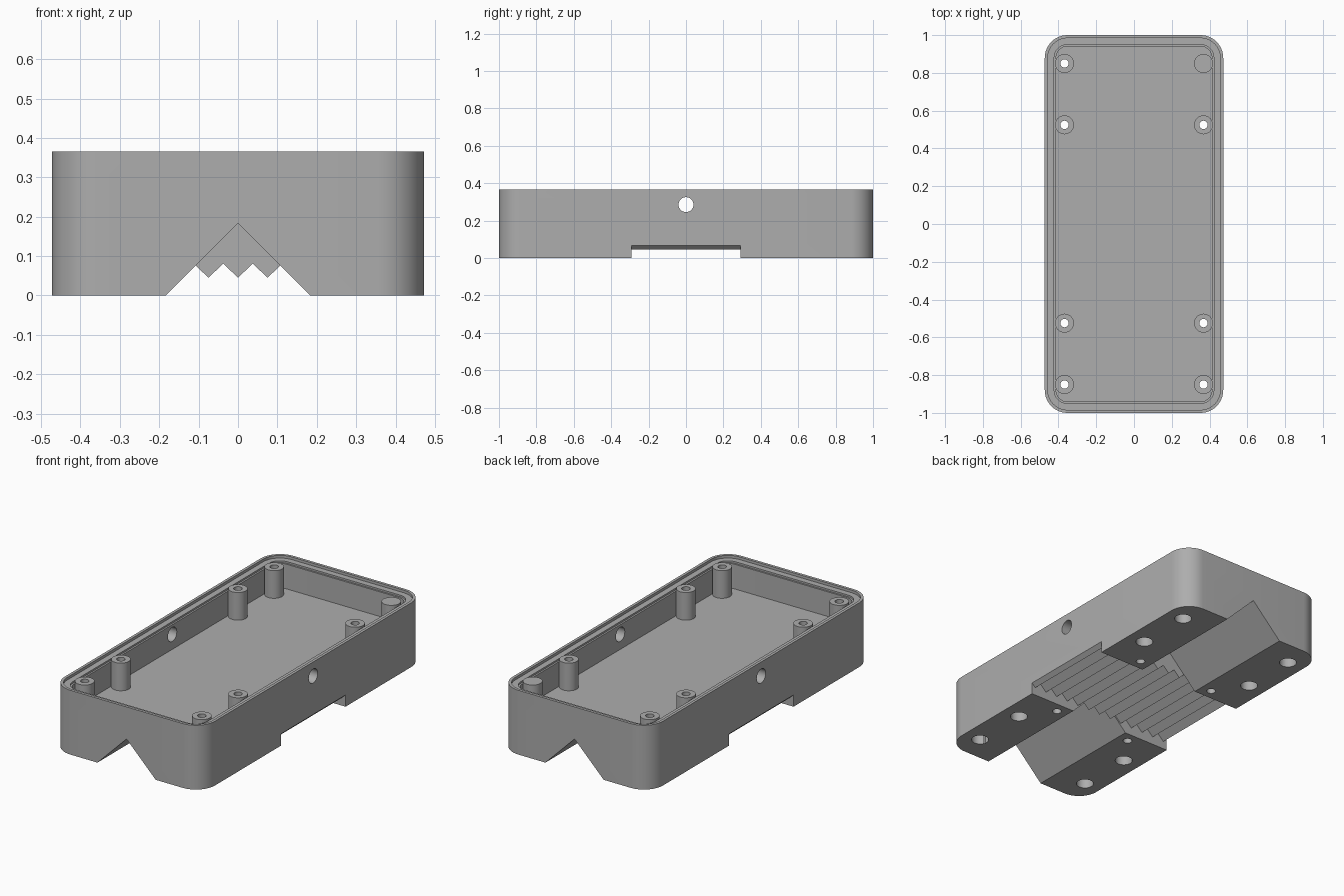
import bpy, bmesh, math
from mathutils import Matrix

if "Cube" in bpy.data.objects:
    bpy.data.objects.remove(bpy.data.objects["Cube"])

W, L, H, R = 0.4725, 1.0, 0.365, 0.12   # half width, half length, height, corner radius
FLOOR = 0.2

grey = bpy.data.materials.new("grey plastic")
grey.diffuse_color = (0.42, 0.42, 0.42, 1)
grey.use_nodes = True
grey.node_tree.nodes["Principled BSDF"].inputs["Base Color"].default_value = grey.diffuse_color


def prism(name, pts, a, b, axis='Z'):
    """Extrude a closed outline along z (pts are x, y) or along y (pts are x, z)."""
    bm = bmesh.new()
    place = (lambda p, t: (p[0], p[1], t)) if axis == 'Z' else (lambda p, t: (p[0], t, p[1]))
    face = bm.faces.new([bm.verts.new(place(p, a)) for p in pts])
    new = bmesh.ops.extrude_face_region(bm, geom=[face])["geom"]
    shift = (0, 0, b - a) if axis == 'Z' else (0, b - a, 0)
    bmesh.ops.translate(bm, vec=shift, verts=[v for v in new if isinstance(v, bmesh.types.BMVert)])
    bmesh.ops.recalc_face_normals(bm, faces=bm.faces)
    me = bpy.data.meshes.new(name)
    bm.to_mesh(me)
    bm.free()
    me.materials.append(grey)
    ob = bpy.data.objects.new(name, me)
    bpy.context.collection.objects.link(ob)
    return ob


def rounded(inset):
    """Rounded rectangle outline, offset inwards."""
    r, pts = R - inset, []
    for cx, cy, start in ((1, 1, 0), (-1, 1, 90), (-1, -1, 180), (1, -1, 270)):
        for i in range(13):
            t = math.radians(start + i * 7.5)
            pts.append((cx * (W - R) + r * math.cos(t), cy * (L - R) + r * math.sin(t)))
    return pts


def cylinder(name, x, y, r, a, b):
    pts = [(x + r * math.cos(i * math.tau / 32), y + r * math.sin(i * math.tau / 32)) for i in range(32)]
    return prism(name, pts, a, b)


def combine(target, tool, operation='DIFFERENCE'):
    """Apply a boolean and remove its tool."""
    mod = target.modifiers.new("cut", 'BOOLEAN')
    mod.operation, mod.object, mod.solver = operation, tool, 'EXACT'
    bpy.context.view_layer.update()
    me = bpy.data.meshes.new_from_object(target.evaluated_get(bpy.context.evaluated_depsgraph_get()))
    target.modifiers.clear()
    target.data = me
    bpy.data.objects.remove(tool)


# Outer shell with a stepped rim and a hollow inside
body = prism("enclosure_body", rounded(0), 0, H)
for inset, bottom in ((0.016, 0.35), (0.05, 0.34), (0.06, FLOOR)):
    combine(body, prism("hollow", rounded(inset), bottom, H + 0.1))

# Screw posts standing on the floor
spots = [(x, y) for x in (-0.368, 0.368) for y in (-0.85, -0.525, 0.525, 0.85)]
for x, y in spots:
    combine(body, cylinder("post", x, y, 0.05, FLOOR - 0.01, 0.357), 'UNION')

# Screw holes with wide recesses underneath
for x, y in spots:
    combine(body, cylinder("screw_hole", x, y, 0.022, -0.1, 0.5))
    combine(body, cylinder("screw_recess", x, y, 0.046, -0.1, 0.17))

# V-shaped channel under each end
for a, b in ((-1.1, -0.29), (0.29, 1.1)):
    combine(body, prism("channel", [(-0.283, -0.1), (0.283, -0.1), (0, 0.183)], a, b, 'Y'))

# Toothed recess across the middle of the underside
teeth = [(i * 0.0375, 0.045 if i % 2 == 0 else 0.081) for i in range(-14, 15)]
combine(body, prism("teeth", [(-0.525, -0.1)] + teeth + [(0.525, -0.1)], -0.2902, 0.2902, 'Y'))

# Small blind holes in the feet beside the toothed recess
for x in (-0.248, 0.248):
    for y in (-0.35, 0.35):
        combine(body, cylinder("small_hole", x, y, 0.024, -0.1, 0.1))

# Cable hole through both side walls
bore = cylinder("cable_hole", 0, 0, 0.04, -0.7, 0.7)
bore.data.transform(Matrix.Translation((0, 0, 0.285)) @ Matrix.Rotation(math.pi / 2, 4, 'Y'))
combine(body, bore)

# Smooth curved walls, crisp edges
bpy.context.view_layer.objects.active = body
body.select_set(True)
bpy.ops.object.shade_smooth_by_angle(angle=math.radians(30))
